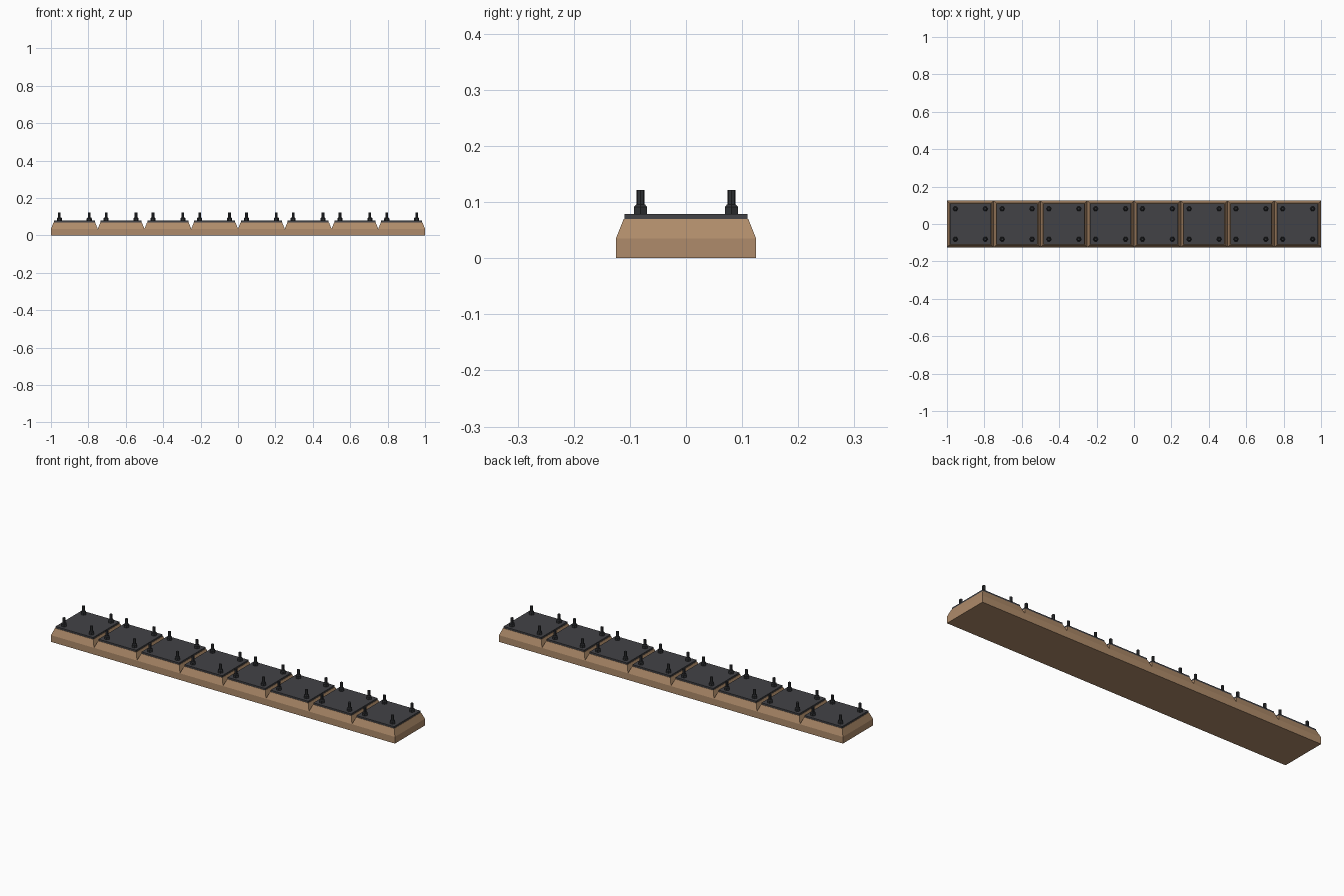
import bpy, bmesh, math

if "Cube" in bpy.data.objects:
    bpy.data.objects.remove(bpy.data.objects["Cube"])

def material(name, color):
    m = bpy.data.materials.new(name)
    m.diffuse_color = (*color, 1)
    m.use_nodes = True
    m.node_tree.nodes["Principled BSDF"].inputs["Base Color"].default_value = m.diffuse_color
    return m

tan = material("tan base", (0.43, 0.26, 0.145))
grey = material("dark grey plate", (0.055, 0.055, 0.061))
black = material("blackened bolt", (0.030, 0.032, 0.036))

COUNT, PITCH = 8, 0.25
CENTRES = [(-(COUNT - 1) / 2 + i) * PITCH for i in range(COUNT)]

def finish(name, bm, mat):
    bmesh.ops.remove_doubles(bm, verts=bm.verts, dist=1e-5)
    bmesh.ops.recalc_face_normals(bm, faces=bm.faces)
    me = bpy.data.meshes.new(name)
    bm.to_mesh(me)
    bm.free()
    me.materials.append(mat)
    ob = bpy.data.objects.new(name, me)
    bpy.context.collection.objects.link(ob)

def loft(bm, rings, skip=lambda pts: False):
    """Join stacked (z, [(x, y)...]) rings into a capped solid."""
    vs = [[bm.verts.new((x, y, z)) for x, y in pts] for z, pts in rings]
    n = len(vs[0])
    bm.faces.new(vs[0][::-1])
    bm.faces.new(vs[-1])
    for a, b in zip(vs, vs[1:]):
        for i in range(n):
            quad = (a[i], a[(i + 1) % n], b[(i + 1) % n], b[i])
            if not skip([v.co for v in quad]):
                bm.faces.new(quad)

def square(cx, h):
    return [(cx - h, -h), (cx + h, -h), (cx + h, h), (cx - h, h)]

def circle(cx, cy, r, n):
    return [(cx + r * math.cos(math.tau * i / n),
             cy + r * math.sin(math.tau * i / n)) for i in range(n)]

# base: joined blocks with chamfered tops; walls hidden between blocks are left out
def hidden_wall(pts):
    x = pts[0].x
    return abs(x) < 0.99 and all(abs(p.x - x) < 1e-4 for p in pts)

bm = bmesh.new()
for cx in CENTRES:
    loft(bm, [(0, square(cx, 0.125)), (0.035, square(cx, 0.125)),
              (0.07, square(cx, 0.111))], hidden_wall)
finish("base_strip", bm, tan)

# steel plate on every block
bm = bmesh.new()
for cx in CENTRES:
    loft(bm, [(0.07, square(cx, 0.1095)), (0.079, square(cx, 0.1095))])
finish("top_plates", bm, grey)

# four hex nuts with studs per plate
nuts, studs = bmesh.new(), bmesh.new()
for cx in CENTRES:
    for sx in (-0.08, 0.08):
        for y in (-0.081, 0.081):
            x = cx + sx
            loft(nuts, [(0.0785, circle(x, y, 0.0137, 6)),
                        (0.091, circle(x, y, 0.0137, 6)),
                        (0.0955, circle(x, y, 0.0095, 6))])
            loft(studs, [(0.095, circle(x, y, 0.0073, 8)),
                         (0.1215, circle(x, y, 0.0073, 8))])
finish("hex_nuts", nuts, black)
finish("bolt_studs", studs, black)
